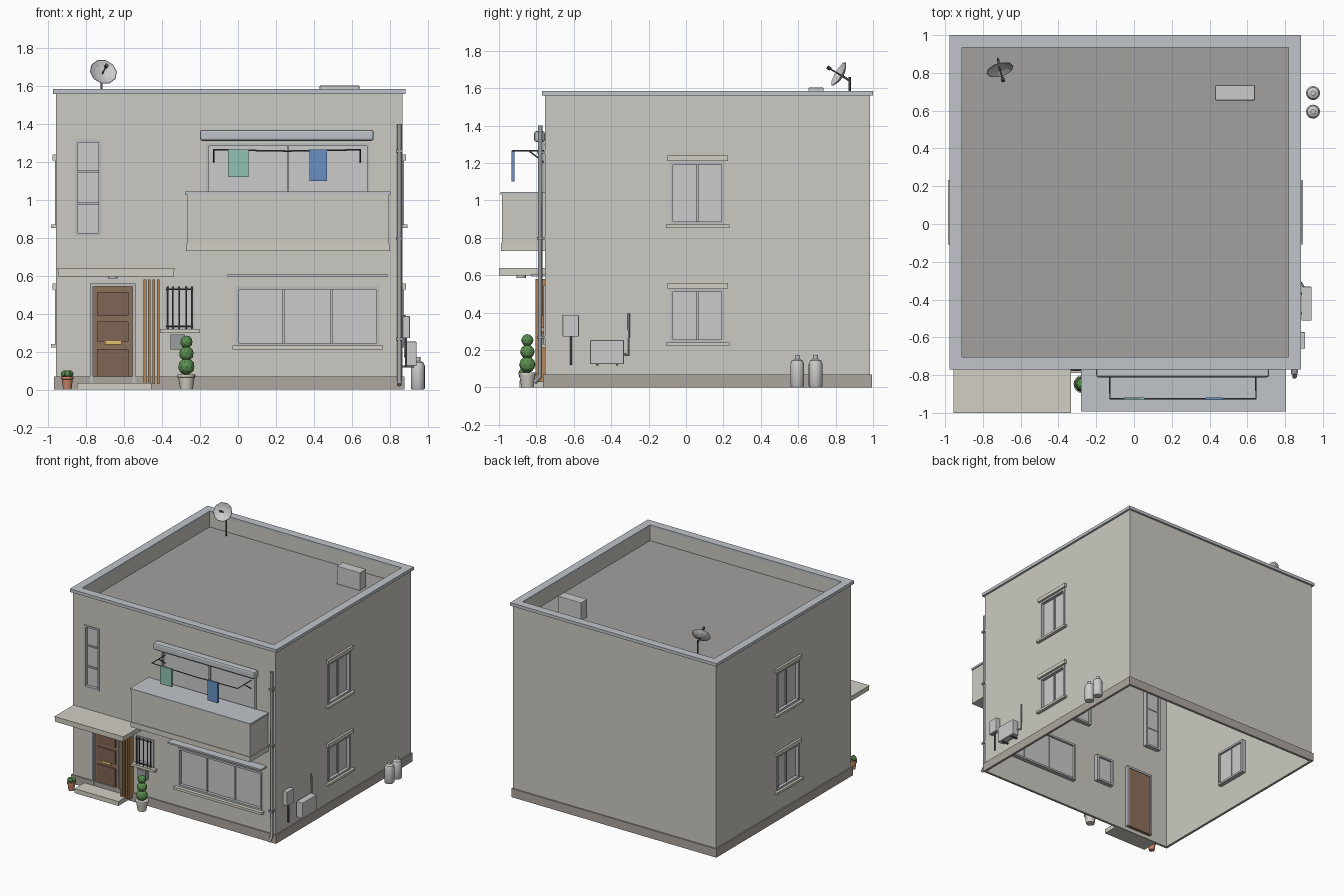
import bpy, bmesh, math
from mathutils import Vector, Matrix

if "Cube" in bpy.data.objects:
    bpy.data.objects.remove(bpy.data.objects["Cube"])

COLORS = {
    "wall": (0.60, 0.59, 0.54), "roof": (0.36, 0.355, 0.35), "coping": (0.53, 0.56, 0.59),
    "plinth": (0.42, 0.38, 0.35), "stone": (0.64, 0.62, 0.55), "frame": (0.50, 0.51, 0.52),
    "glass": (0.74, 0.75, 0.77), "door": (0.27, 0.16, 0.10), "panel": (0.21, 0.13, 0.09),
    "slat": (0.45, 0.24, 0.10), "brass": (0.75, 0.52, 0.15), "dark": (0.10, 0.10, 0.11),
    "pipe": (0.33, 0.34, 0.36), "white": (0.76, 0.76, 0.74), "green": (0.10, 0.28, 0.08),
    "terracotta": (0.60, 0.24, 0.14), "towel_green": (0.28, 0.55, 0.45), "towel_blue": (0.14, 0.28, 0.55),
}
MATS = {}
for key, c in COLORS.items():
    MATS[key] = bpy.data.materials.new(key)
    MATS[key].diffuse_color = (*c, 1)

X0, X1, Y0, Y1 = -0.96, 0.868, -0.755, 0.985     # outer wall faces


def add(name, data, mat):
    ob = bpy.data.objects.new(name, data)
    bpy.context.collection.objects.link(ob)
    if mat:
        data.materials.append(MATS[mat])
    return ob


def boxes(name, mat, *exts, bevel=0):
    """One object from boxes given as (x0, x1, y0, y1, z0, z1)."""
    bm = bmesh.new()
    for a, b, c, d, e, f in exts:
        m = Matrix.Translation(((a + b) / 2, (c + d) / 2, (e + f) / 2)) @ Matrix.Diagonal((b - a, d - c, f - e, 1))
        bmesh.ops.create_cube(bm, size=1, matrix=m)
    if bevel:
        bmesh.ops.bevel(bm, geom=bm.edges[:], offset=bevel, segments=2, affect='EDGES', profile=0.5)
    me = bpy.data.meshes.new(name)
    bm.to_mesh(me)
    bm.free()
    return add(name, me, mat)


def on(face, u0, u1, d0, d1, z0, z1):
    """Box on a wall: u runs along the wall, d points outwards."""
    if face == "front":
        return (u0, u1, Y0 - d1, Y0 - d0, z0, z1)
    if face == "right":
        return (X1 + d0, X1 + d1, u0, u1, z0, z1)
    return (X0 - d1, X0 - d0, u0, u1, z0, z1)


def lathe(name, mat, profile, loc, segs=16, axis=(0, 0, 1)):
    bm = bmesh.new()
    rings = []
    for r, z in profile:
        rings.append([bm.verts.new((r * math.cos(math.tau * i / segs), r * math.sin(math.tau * i / segs), z))
                      for i in range(segs)])
    for lo, hi in zip(rings, rings[1:]):
        for i in range(segs):
            j = (i + 1) % segs
            bm.faces.new((lo[i], lo[j], hi[j], hi[i]))
    bm.faces.new(rings[0][::-1])
    bm.faces.new(rings[-1])
    me = bpy.data.meshes.new(name)
    bm.to_mesh(me)
    bm.free()
    ob = add(name, me, mat)
    ob.matrix_world = Matrix.Translation(loc) @ Vector(axis).to_track_quat('Z', 'Y').to_matrix().to_4x4()
    return ob


def rod(name, mat, r, *paths):
    cu = bpy.data.curves.new(name, 'CURVE')
    cu.dimensions = '3D'
    cu.bevel_depth, cu.bevel_resolution, cu.use_fill_caps = r, 2, True
    for pts in paths:
        sp = cu.splines.new('POLY')
        sp.points.add(len(pts) - 1)
        for p, co in zip(sp.points, pts):
            p.co = (*co, 1)
    return add(name, cu, mat)


openings = []


def window(name, face, u0, u1, z0, z1, cols=1, rows=1, w=0.016):
    openings.append(on(face, u0, u1, -0.03, 0.03, z0, z1))
    parts = [on(face, a, b, -0.045, 0.006, z0, z1) for a, b in ((u0, u0 + w), (u1 - w, u1))]
    parts += [on(face, u0 + w, u1 - w, -0.045, 0.006, a, b) for a, b in ((z0, z0 + w), (z1 - w, z1))]
    for i in range(1, cols):
        u = u0 + (u1 - u0) * i / cols
        parts.append(on(face, u - 0.006, u + 0.006, -0.035, -0.01, z0 + w, z1 - w))
    for i in range(1, rows):
        z = z0 + (z1 - z0) * i / rows
        parts.append(on(face, u0 + w, u1 - w, -0.035, -0.01, z - 0.006, z + 0.006))
    boxes(name + "_frame", "frame", *parts)
    boxes(name + "_glass", "glass", on(face, u0 + w, u1 - w, -0.03, -0.02, z0 + w, z1 - w))


# windows
window("tall_window", "front", -0.86, -0.72, 0.81, 1.32, rows=3)
window("balcony_window", "front", -0.168, 0.695, 0.78, 1.30, cols=2)
window("small_window", "front", -0.388, -0.23, 0.32, 0.545)
window("living_window", "front", -0.012, 0.745, 0.23, 0.545, cols=3)
for side in ("right", "left"):
    for level, z0, z1 in (("lower", 0.24, 0.525), ("upper", 0.87, 1.205)):
        n = f"{side}_{level}"
        window(n + "_window", side, -0.085, 0.205, z0, z1, cols=2)
        boxes(n + "_lintel", "stone", on(side, -0.10, 0.225, -0.005, 0.018, z1 + 0.004, z1 + 0.034))
        boxes(n + "_sill", "stone", on(side, -0.108, 0.232, -0.005, 0.026, z0 - 0.018, z0))
boxes("window_sills", "stone", on("front", -0.03, 0.765, -0.005, 0.035, 0.212, 0.232),
      on("front", -0.41, -0.20, -0.005, 0.035, 0.30, 0.32))

# house shell: hollow below, open above the roof deck, cut by the openings
openings.append(on("front", -0.78, -0.54, -0.03, 0.03, 0.03, 0.56))
shell = boxes("house_walls", "wall", (X0, X1, Y0, Y1, 0, 1.565))
t, p = 0.01, 0.05
cutters = [boxes("cavity_cutter", None, (X0 + t, X1 - t, Y0 + t, Y1 - t, -0.1, 1.43),
                 (X0 + p, X1 - p, Y0 + p, Y1 - p, 1.45, 1.8)),
           boxes("opening_cutter", None, *openings)]
for c in cutters:
    c.hide_render = True
    mod = shell.modifiers.new(c.name, 'BOOLEAN')
    mod.object, mod.operation, mod.solver = c, 'DIFFERENCE', 'EXACT'
bpy.context.view_layer.update()
cut_mesh = bpy.data.meshes.new_from_object(shell.evaluated_get(bpy.context.evaluated_depsgraph_get()))
shell.modifiers.clear()
shell.data = cut_mesh
for c in cutters:
    bpy.data.objects.remove(c)


def ring(name, mat, out, inn, z0, z1):
    a, b, c, d = X0 - out, X1 + out, Y0 - out, Y1 + out
    e, f, g, h = X0 + inn, X1 - inn, Y0 + inn, Y1 - inn
    boxes(name, mat, (a, b, c, g, z0, z1), (a, b, h, d, z0, z1), (a, e, g, h, z0, z1), (f, b, g, h, z0, z1))


# roof deck, coping, plinth (left open behind the door)
boxes("roof_deck", "roof", (X0 + p, X1 - p, Y0 + p, Y1 - p, 1.448, 1.456))
ring("coping", "coping", 0.016, 0.05, 1.56, 1.585)
ring("plinth", "plinth", 0.01, 0.005, 0, 0.07)

# balcony
boxes("balcony_slab", "stone", (-0.275, 0.802, -0.99, Y0, 0.73, 0.772))
boxes("balcony_parapet", "wall", (-0.27, 0.797, -0.985, Y0, 0.772, 1.03))
boxes("balcony_cap", "coping", (-0.28, 0.805, -0.992, Y0, 1.03, 1.045))
boxes("shutter_box", "coping", (-0.20, 0.715, -0.812, Y0, 1.312, 1.37), bevel=0.012)

# clothes line with two towels
rod("clothes_line", "dark", 0.004,
    [(-0.128, Y0, 1.265), (-0.128, -0.925, 1.265), (0.26, -0.925, 1.258), (0.645, -0.925, 1.265), (0.645, Y0, 1.265)],
    [(-0.128, Y0, 1.20), (-0.128, -0.84, 1.265)], [(0.645, Y0, 1.20), (0.645, -0.84, 1.265)])
boxes("green_towel", "towel_green", (-0.052, 0.055, -0.932, -0.918, 1.12, 1.266))
boxes("blue_towel", "towel_blue", (0.378, 0.47, -0.932, -0.918, 1.10, 1.266))

# canopies
boxes("door_canopy", "stone", (-0.95, -0.338, -1.0, Y0, 0.597, 0.63), (-0.955, -0.333, -1.0, Y0, 0.63, 0.638))
boxes("window_canopy", "coping", (-0.055, 0.787, -0.83, Y0, 0.593, 0.606))
lathe("porch_lamp", "white", [(0.025, 0), (0.025, 0.012)], (-0.66, -0.88, 0.586))

# front door, step and slatted screen
boxes("door_frame", "frame", on("front", -0.78, -0.764, -0.04, 0.012, 0.03, 0.56),
      on("front", -0.556, -0.54, -0.04, 0.012, 0.03, 0.56), on("front", -0.764, -0.556, -0.04, 0.012, 0.543, 0.56))
boxes("front_door", "door", on("front", -0.764, -0.556, -0.035, -0.008, 0.03, 0.543))
boxes("door_panels", "panel", *[on("front", -0.742, -0.578, -0.01, 0, a, b)
                                for a, b in ((0.055, 0.215), (0.255, 0.36), (0.39, 0.515))])
boxes("letter_slot", "brass", on("front", -0.70, -0.615, -0.01, 0.006, 0.237, 0.257))
boxes("door_step", "stone", (-0.85, -0.455, -0.89, Y0, 0, 0.036))
boxes("slat_screen", "slat", *[on("front", x - 0.007, x + 0.007, 0, 0.05, 0.03, 0.58)
                               for x in (-0.49, -0.467, -0.444, -0.421)])

# window bars and letter box
rod("window_bars", "dark", 0.004, *[[(x, -0.775, 0.32), (x, -0.775, 0.545)] for x in (-0.37, -0.345, -0.309, -0.273, -0.245)],
    *[[(-0.38, -0.775, z), (-0.237, -0.775, z)] for z in (0.335, 0.53)])
boxes("letter_box", "pipe", on("front", -0.355, -0.28, 0, 0.035, 0.212, 0.29))

# drainpipe
rod("drainpipe", "pipe", 0.012, [(0.85, -0.78, 1.40), (0.85, -0.78, 0.06), (0.85, -0.81, 0.025)])
boxes("pipe_clips", "pipe", *[(0.832, 0.868, -0.797, Y0, z, z + 0.015) for z in (0.26, 0.79, 1.25)])

# utilities on the right wall
boxes("meter_box", "white", on("right", -0.66, -0.573, 0, 0.038, 0.272, 0.388), bevel=0.004)
rod("meter_pipe", "dark", 0.006, [(X1 + 0.018, -0.615, 0.275), (X1 + 0.018, -0.615, 0.12)])
boxes("air_conditioner", "white", on("right", -0.512, -0.332, 0.018, 0.073, 0.125, 0.253), bevel=0.004)
boxes("air_conditioner_brackets", "dark", *[on("right", y, y + 0.012, 0, 0.06, 0.118, 0.127) for y in (-0.48, -0.375)])
rod("air_conditioner_pipe", "pipe", 0.006, [(X1 + 0.03, -0.335, 0.175), (X1 + 0.012, -0.306, 0.175), (X1 + 0.008, -0.306, 0.395)])
for i, y in enumerate((0.595, 0.693)):
    lathe(f"gas_bottle_{i + 1}", "white", [(0.032, 0), (0.037, 0.008), (0.037, 0.125), (0.03, 0.143), (0.013, 0.152),
                                           (0.013, 0.172)], (0.948, y, 0))

# roof unit and satellite dish
boxes("roof_unit", "white", (0.43, 0.64, 0.655, 0.735, 1.456, 1.603), bevel=0.004)
axis = Vector((0.25, -0.85, 0.5)).normalized()
centre = Vector((-0.715, 0.835, 1.665))
lathe("dish", "white", [(0.01, -0.004), (0.045, 0.006), (0.074, 0.022), (0.071, 0.024), (0.044, 0.011), (0.01, 0.002)],
      centre, 10, axis)
tip = centre + axis * 0.075
rod("dish_mast", "dark", 0.006, [(-0.72, 0.875, 1.455), (-0.72, 0.875, 1.66)], [(-0.72, 0.875, 1.64), centre])
rod("dish_arm", "dark", 0.004, [centre, tip])
lathe("dish_receiver", "dark", [(0.01, 0), (0.01, 0.02)], tip, 8, axis)


# potted plants
def ball(name, loc, r):
    bm = bmesh.new()
    bmesh.ops.create_icosphere(bm, subdivisions=2, radius=r, matrix=Matrix.Translation(loc))
    me = bpy.data.meshes.new(name)
    bm.to_mesh(me)
    bm.free()
    add(name, me, "green")


px, py = -0.272, -0.848
lathe("topiary_pot", "stone", [(0.033, 0), (0.043, 0.065), (0.048, 0.066), (0.048, 0.08)], (px, py, 0))
rod("topiary_stem", "slat", 0.006, [(px, py, 0.075), (px, py, 0.25)])
for i, (z, r) in enumerate(((0.122, 0.044), (0.19, 0.039), (0.252, 0.033))):
    ball(f"topiary_ball_{i + 1}", (px, py, z), r)
lathe("terracotta_pot", "terracotta", [(0.022, 0), (0.029, 0.055), (0.034, 0.056), (0.034, 0.07)], (-0.90, -0.86, 0))
for i, (dx, dy) in enumerate(((-0.015, 0), (0.014, 0.008), (0.002, -0.014))):
    ball(f"small_plant_{i + 1}", (-0.90 + dx, -0.86 + dy, 0.083), 0.019)

# smooth the round parts
for ob in bpy.data.objects:
    if ob.type == 'MESH' and any(k in ob.name for k in ("bottle", "pot", "lamp")):
        for poly in ob.data.polygons:
            poly.use_smooth = len(poly.vertices) == 4
        ob.data.set_sharp_from_angle(angle=math.radians(35))

for m in bpy.data.materials:
    if m.users and not m.is_grease_pencil:
        m.use_nodes = True
        m.node_tree.nodes["Principled BSDF"].inputs["Base Color"].default_value = m.diffuse_color
